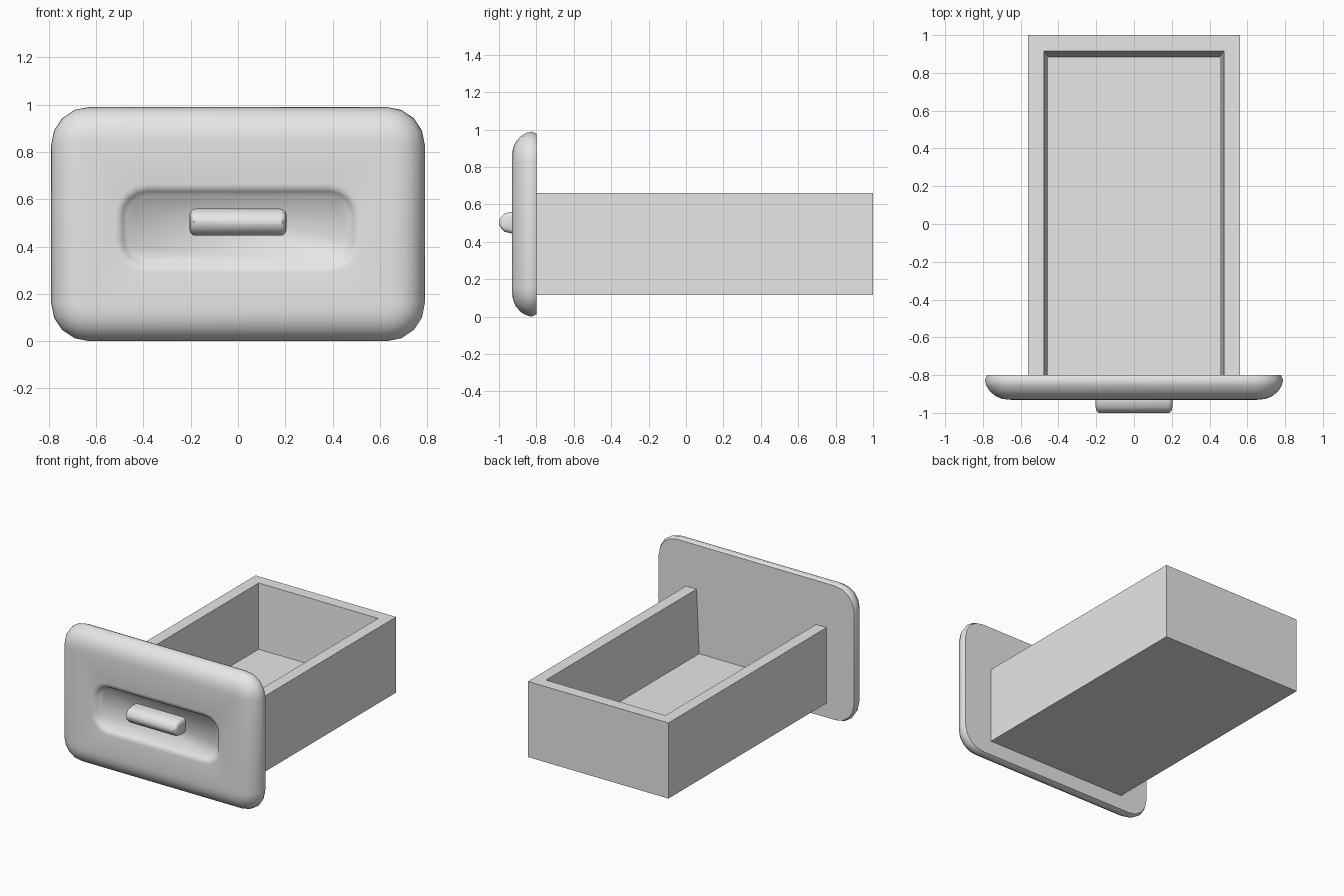
import bpy, bmesh, math

cube = bpy.data.objects.get("Cube")
if cube:
    bpy.data.objects.remove(cube, do_unlink=True)

grey = bpy.data.materials.new("plain grey")
grey.use_nodes = True
grey.diffuse_color = (0.8, 0.8, 0.8, 1)
grey.node_tree.nodes["Principled BSDF"].inputs["Base Color"].default_value = (0.8, 0.8, 0.8, 1)


def finish(name, bm, smooth_angle=None):
    bmesh.ops.recalc_face_normals(bm, faces=bm.faces)
    mesh = bpy.data.meshes.new(name)
    bm.to_mesh(mesh)
    bm.free()
    mesh.materials.append(grey)
    obj = bpy.data.objects.new(name, mesh)
    bpy.context.collection.objects.link(obj)
    if smooth_angle:
        bpy.ops.object.select_all(action='DESELECT')
        obj.select_set(True)
        bpy.context.view_layer.objects.active = obj
        bpy.ops.object.shade_smooth_by_angle(angle=math.radians(smooth_angle))
    return obj


def rounded_ring(bm, y, cz, hx, hz, r, steps=4):
    """Rounded rectangle of vertices facing the front at depth y."""
    ring = []
    for q, (sx, sz) in enumerate(((1, 1), (-1, 1), (-1, -1), (1, -1))):
        for i in range(steps + 1):
            a = math.pi / 2 * (q + i / steps)
            ring.append(bm.verts.new((sx * (hx - r) + r * math.cos(a), y,
                                      cz + sz * (hz - r) + r * math.sin(a))))
    return ring


def loft(bm, rings, cap_start=True):
    for a, b in zip(rings, rings[1:]):
        n = len(a)
        for i in range(n):
            j = (i + 1) % n
            bm.faces.new((a[i], a[j], b[j], b[i]))
    if cap_start:
        bm.faces.new(rings[0])
    bm.faces.new(rings[-1])


# Front panel: rounded rim, flat face and sunken recess
bm = bmesh.new()
rings = []
for y, inset in ((-0.80, 0.012), (-0.825, 0), (-0.855, 0.008), (-0.885, 0.026),
                 (-0.91, 0.055), (-0.925, 0.09), (-0.93, 0.125), (-0.931, 0.15)):
    rings.append(rounded_ring(bm, y, 0.495, 0.79 - inset, 0.495 - inset,
                              max(0.16 - inset, 0.03)))
for y, grow in ((-0.931, 0.05), (-0.928, 0.035), (-0.918, 0.018), (-0.89, 0)):
    rings.append(rounded_ring(bm, y, 0.478, 0.47 + grow, 0.137 + grow, 0.085 + grow))
loft(bm, rings)
# Crease the back edge and the recess floor edge
panel = finish("front_panel", bm, 60)
sharp = panel.data.attributes.get("sharp_edge") or \
    panel.data.attributes.new("sharp_edge", 'BOOLEAN', 'EDGE')
for edge in panel.data.edges:
    ys = [panel.data.vertices[v].co.y for v in edge.vertices]
    sharp.data[edge.index].value = (max(abs(y + 0.80) for y in ys) < 1e-4
                                    or max(abs(y + 0.89) for y in ys) < 1e-4)

# Pull handle: rounded bar rising from the recess
bm = bmesh.new()
rings = []
for y, ix, iz in ((-0.89, 0, 0), (-0.935, 0, 0), (-0.97, 0.002, 0.008),
                  (-0.988, 0.006, 0.026), (-1.0, 0.018, 0.046)):
    rings.append(rounded_ring(bm, y, 0.503, 0.205 - ix, 0.057 - iz,
                              min(0.025, (0.057 - iz) * 0.6), 3))
loft(bm, rings)
finish("pull_handle", bm, 40)

# Tray: open box with slightly tapered inner walls, closed in front by the panel
bm = bmesh.new()
front = -0.805
rings = [[bm.verts.new(p) for p in ((hx, front, z), (hx, back, z),
                                    (-hx, back, z), (-hx, front, z))]
         for hx, back, z in ((0.56, 1.0, 0.115), (0.56, 1.0, 0.66),
                             (0.476, 0.915, 0.66), (0.455, 0.885, 0.20))]
for a, b in zip(rings, rings[1:]):
    for i in range(3):
        bm.faces.new((a[i], a[i + 1], b[i + 1], b[i]))
bm.faces.new(rings[0])
bm.faces.new(rings[-1])
finish("tray", bm)
